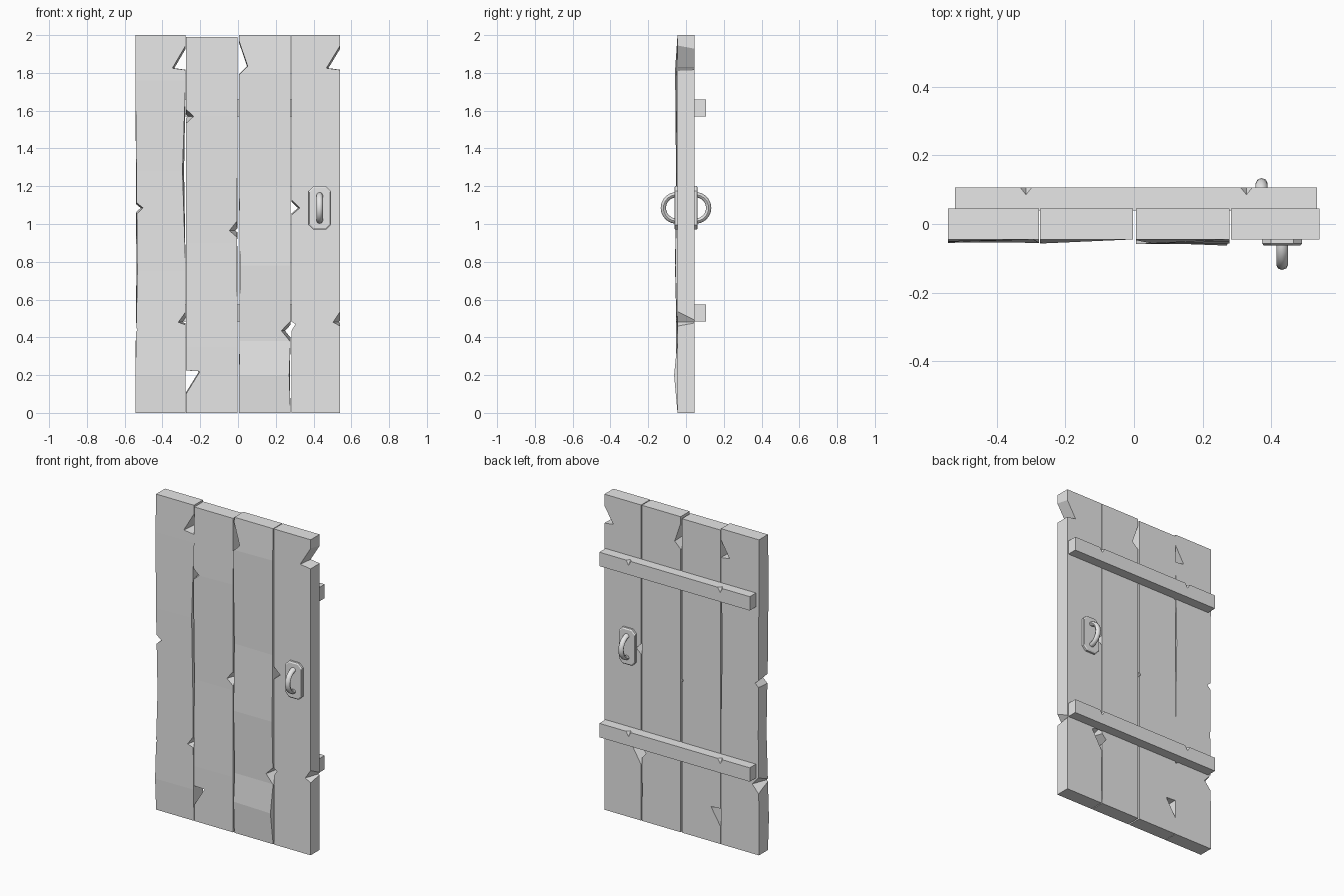
import bpy
import bmesh
import math

if "Cube" in bpy.data.objects:
    bpy.data.objects.remove(bpy.data.objects["Cube"], do_unlink=True)

grey = bpy.data.materials.new("plain grey")
grey.use_nodes = True
GREY = (0.8, 0.8, 0.8, 1)
grey.diffuse_color = GREY
grey.node_tree.nodes["Principled BSDF"].inputs["Base Color"].default_value = GREY

FRONT, BACK = -0.045, 0.045


def finish(name, bm):
    bmesh.ops.recalc_face_normals(bm, faces=bm.faces)
    mesh = bpy.data.meshes.new(name)
    bm.to_mesh(mesh)
    bm.free()
    mesh.materials.append(grey)
    obj = bpy.data.objects.new(name, mesh)
    bpy.context.collection.objects.link(obj)
    return obj


def loft(bm, sections):
    """Join closed cross-sections of equal size and cap both ends."""
    rings = [[bm.verts.new(p) for p in s] for s in sections]
    for a, b in zip(rings, rings[1:]):
        for i in range(len(a)):
            j = (i + 1) % len(a)
            bm.faces.new((a[i], a[j], b[j], b[i]))
    bm.faces.new(rings[0])
    bm.faces.new(rings[-1])


def cut(obj, cutter):
    cutter.hide_render = True
    mod = obj.modifiers.new("chips", "BOOLEAN")
    mod.operation = "DIFFERENCE"
    mod.solver = "EXACT"
    mod.object = cutter
    bpy.context.view_layer.objects.active = obj
    bpy.ops.object.modifier_apply(modifier=mod.name)
    bpy.data.objects.remove(cutter, do_unlink=True)


def add_chip(bm, edge, tip, top, mid, bottom, front, back):
    """Wedge bitten from a long edge, scaled separately at front and back."""
    out = 0.03 if tip < edge else -0.03
    shape = [(out, top - mid), (0, top - mid), (tip - edge, 0),
             (0, bottom - mid), (out, bottom - mid)]
    loft(bm, [[(edge + x * s, y, mid + z * s) for x, z in shape]
              for y, s in ((-0.07, front), (0.06, back))])


def plank(name, left, right, rows, chips):
    """rows: height, left edge shift, right edge shift, left and right bulge."""
    bm = bmesh.new()
    loft(bm, [[(left + dl, FRONT - bl, z), (right + dr, FRONT - br, z),
               (right + dr * 0.5, BACK, z), (left + dl * 0.5, BACK, z)]
              for z, dl, dr, bl, br in rows])
    obj = finish(name, bm)
    cutter = bmesh.new()
    for side, *chip in chips:
        add_chip(cutter, left if side == "L" else right, *chip)
    cut(obj, finish("chip_cutter", cutter))


# Four rough planks with chipped edges
plank("plank_far_right", -0.543, -0.277,
      [(0, 0, 0, 0, 0), (0.2, 0, 0, 0.01, 0.006), (0.75, 0.01, 0, 0, 0.01),
       (1.28, 0.005, -0.017, 0.008, 0), (1.76, 0, 0, 0.006, 0), (2, 0, 0, 0, 0)],
      [("R", -0.35, 1.95, 1.825, 1.815, 1, 0.8),
       ("L", -0.50, 1.12, 1.085, 1.045, 1, 0.6),
       ("R", -0.32, 0.54, 0.48, 0.465, 1, 0.3),
       ("L", -0.49, 0.50, 0.44, 0.38, 0.1, 1)])
plank("plank_inner_right", -0.274, -0.003,
      [(0, 0, 0, 0, 0), (0.35, 0, 0, 0.006, 0), (0.9, 0, -0.002, 0, 0),
       (1.57, 0, 0, 0.012, 0), (1.99, 0, 0, 0, 0)],
      [("L", -0.23, 1.61, 1.57, 1.53, 1, 0.1),
       ("R", -0.055, 1.03, 0.965, 0.92, 1, 0.1),
       ("L", -0.20, 0.225, 0.22, 0.10, 1, 0.9)])
plank("plank_inner_left", 0.006, 0.278,
      [(0, 0, 0, 0, 0), (0.2, 0, -0.007, 0.008, 0.018), (0.38, 0.002, 0, 0, 0),
       (0.78, 0.004, 0, 0.014, 0.012), (1.2, 0, 0, 0, 0.004),
       (1.8, 0, 0, 0.014, 0.006), (2, 0, 0, 0, 0)],
      [("L", 0.052, 1.97, 1.835, 1.79, 1, 0.9),
       ("R", 0.225, 0.49, 0.435, 0.37, 1, 0.5)])
plank("plank_far_left", 0.283, 0.541,
      [(0, 0, 0, 0, 0), (2, 0, 0, 0, 0)],
      [("R", 0.465, 1.95, 1.825, 1.815, 1, 0.8),
       ("L", 0.33, 1.13, 1.085, 1.045, 1, 0.7),
       ("R", 0.495, 0.55, 0.48, 0.455, 1, 0.05),
       ("L", 0.36, 0.52, 0.47, 0.34, 0.1, 1)])

# Two cross battens on the back, nicked along the upper edge
for name, low, high in (("lower_batten", 0.485, 0.573), ("upper_batten", 1.57, 1.658)):
    bm = bmesh.new()
    loft(bm, [[(x, 0.04, low), (x, 0.107, low), (x, 0.107, high), (x, 0.04, high)]
              for x in (-0.522, 0.533)])
    obj = finish(name, bm)
    nicks = bmesh.new()
    for x in (-0.315, 0.328):
        base = [nicks.verts.new(p) for p in
                ((x - 0.03, 0.115, high + 0.01), (x + 0.03, 0.115, high + 0.01),
                 (x, 0.115, high - 0.04))]
        apex = nicks.verts.new((x, 0.078, high + 0.01))
        nicks.faces.new(base)
        for i in range(3):
            nicks.faces.new((base[i], base[(i + 1) % 3], apex))
    cut(obj, finish("nick_cutter", nicks))


def handle(side, x, d):
    """Backplate and bowed pull; d is -1 for the front and 1 for the back."""
    w, h, c, zc = 0.058, 0.115, 0.025, 1.085
    corners = [(w - c, h), (w, h - c), (w, c - h), (w - c, -h),
               (c - w, -h), (-w, c - h), (-w, h - c), (c - w, h)]
    bm = bmesh.new()
    loft(bm, [[(x + px * s, d * y, zc + pz * s) for px, pz in corners]
              for y, s in ((0.04, 1), (0.057, 1), (0.062, 0.93))])
    finish(side + "_handle_plate", bm)

    bm = bmesh.new()
    sections = []
    for i in range(13):
        a = math.radians(-100 + 200 * i / 12)
        ring = []
        for k in range(8):
            t = math.tau * k / 8
            r = 0.07 + 0.014 * math.cos(t)
            ring.append((x + 0.017 * math.sin(t), d * (0.05 + r * math.cos(a)),
                         zc + r * math.sin(a)))
        sections.append(ring)
    loft(bm, sections)
    obj = finish(side + "_handle_pull", bm)
    bpy.ops.object.select_all(action="DESELECT")
    obj.select_set(True)
    bpy.context.view_layer.objects.active = obj
    bpy.ops.object.shade_smooth_by_angle(angle=math.radians(50))


handle("front", 0.432, -1)
handle("back", 0.372, 1)
